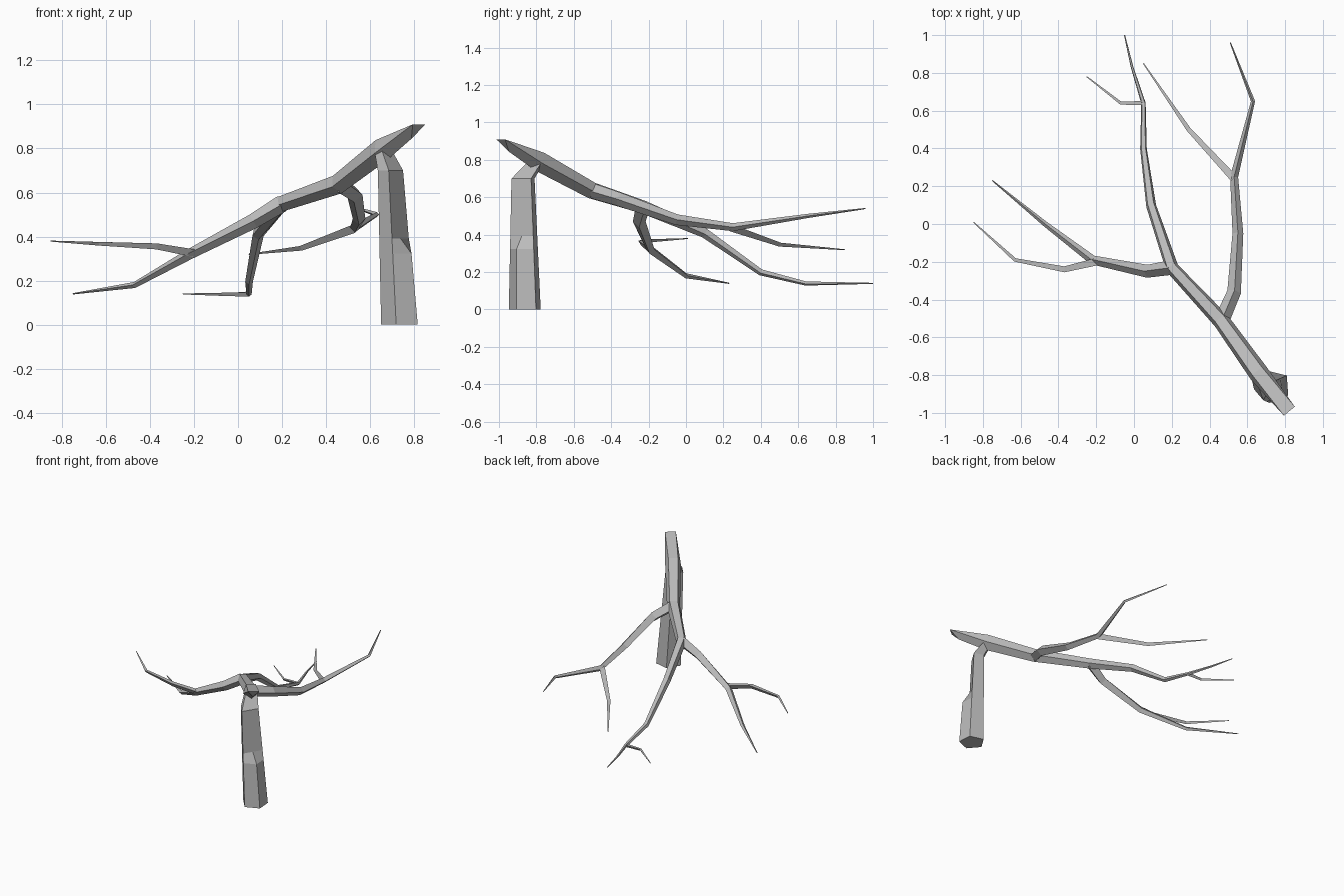
import bpy
import bmesh
from math import cos, sin, tau, pi
from itertools import accumulate
from mathutils import Vector

default_cube = bpy.data.objects.get("Cube")
if default_cube:
    bpy.data.objects.remove(default_cube, do_unlink=True)

bark = bpy.data.materials.new("grey bark")
bark.use_nodes = True
bark.diffuse_color = (.5, .5, .5, 1)
bark.node_tree.nodes["Principled BSDF"].inputs["Base Color"].default_value = bark.diffuse_color


def skin(name, rings):
    """Bridge equal rings of points into a closed, flat-faced tube."""
    bm = bmesh.new()
    loops = [[bm.verts.new(point) for point in ring] for ring in rings]
    for lower, upper in zip(loops, loops[1:]):
        for i in range(len(lower)):
            bm.faces.new((lower[i - 1], lower[i], upper[i], upper[i - 1]))
    bm.faces.new(loops[0])
    bm.faces.new(loops[-1])
    bmesh.ops.remove_doubles(bm, verts=bm.verts, dist=.0001)
    bmesh.ops.recalc_face_normals(bm, faces=bm.faces)
    mesh = bpy.data.meshes.new(name)
    bm.to_mesh(mesh)
    bm.free()
    mesh.materials.append(bark)
    bpy.context.collection.objects.link(bpy.data.objects.new(name, mesh))


def polygon(centre, radius, sides, across, upward):
    """Regular polygon of points with its first corner opposite to upward."""
    turns = [tau * k / sides - pi / 2 for k in range(sides)]
    return [centre + radius * (cos(a) * across + sin(a) * upward) for a in turns]


def branch(name, thickness, sides, *nodes, wedge_cut=False):
    """Tube through the nodes, thinning evenly with length to a fine tip."""
    points = [Vector(node) for node in nodes]
    steps = [end - start for start, end in zip(points, points[1:])]
    travelled = list(accumulate((step.length for step in steps), initial=0))
    directions = [step.normalized() for step in steps]
    before = directions[:1] + directions
    after = directions + directions[-1:]
    rings = []
    for point, length, arriving, leaving in zip(points, travelled, before, after):
        along = (arriving + leaving).normalized()
        across = along.cross(Vector((0, 0, 1))).normalized()
        radius = thickness * (1 - length / travelled[-1]) + .003
        rings.append(polygon(point, radius, sides, across, across.cross(along)))
    if wedge_cut:
        # Pinch the first end to a triangle whose lower corner is cut back
        _, _, top_right, top_left, _ = rings[0]
        lower_corner = points[0] + directions[0] * .07
        rings[0] = [lower_corner, top_right, top_right, top_left, top_left]
    skin(name, rings)


# Upright stump: a tapering pentagon with one corner cut away above a notch
foot, shoulder = Vector((.74, -.86, 0)), Vector((.7, -.87, .7))
facing = Vector((.24, .97, 0))
sideways = Vector((.97, -.24, 0))
stump_rings = []
for share in (0, .46, .56, 1):
    radius = .09 - .025 * share
    ring = polygon(foot.lerp(shoulder, share), radius, 5, sideways, facing)
    if share > .5:
        ring[1] = (ring[0] + ring[2]) / 2
    stump_rings.append(ring)
# The top bends over into the limb
bend = Vector((.665, -.8, .79))
stump_rings.append([bend + (point - shoulder) * .7 for point in stump_rings[-1]])
skin("stump", stump_rings)

# Main limb, running on into the long centre branch
branch("main_limb", .06, 5,
       (.83, -1, .86), (.66, -.79, .795), (.46, -.51, .64), (.2, -.23, .55),
       (.09, .1, .41), (.05, .4, .2), (.05, .64, .14), (-.01, .83, .14), (-.05, 1, .14),
       wedge_cut=True)
branch("centre_twig", .01, 3,
       (.05, .64, .14), (-.07, .64, .14), (-.25, .78, .14))

# Forked branch on the right
branch("right_branch", .036, 4,
       (.2, -.23, .55), (.07, -.25, .47), (-.22, -.19, .32), (-.47, 0, .18), (-.75, .23, .14))
branch("right_twig", .02, 3,
       (-.2, -.2, .33), (-.37, -.24, .36), (-.63, -.19, .37), (-.85, .01, .38))

# Forked branch on the left
branch("left_branch", .038, 4,
       (.46, -.52, .64), (.53, -.36, .59), (.55, -.05, .48), (.53, .25, .44),
       (.63, .65, .5), (.51, .96, .54))
branch("left_twig", .02, 3,
       (.53, .24, .44), (.29, .5, .35), (.05, .85, .32))
